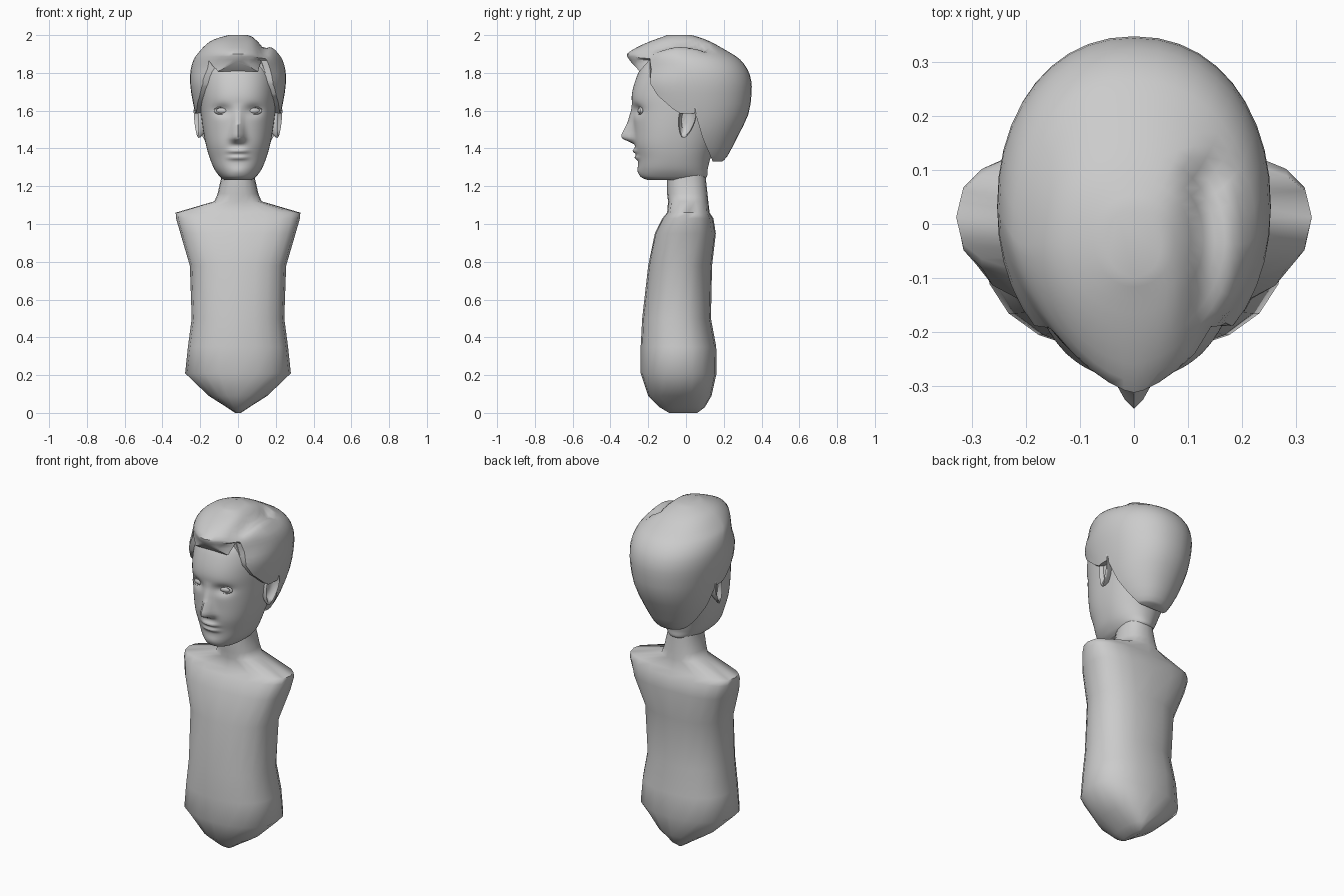
import bpy, bmesh
from math import sin, cos, pi, exp, copysign

if "Cube" in bpy.data.objects:
    bpy.data.objects.remove(bpy.data.objects["Cube"])


def finish(ob, angle=50):
    bpy.ops.object.select_all(action='DESELECT')
    ob.select_set(True)
    bpy.context.view_layer.objects.active = ob
    bpy.ops.object.shade_smooth_by_angle(angle=angle * pi / 180)
    return ob


def loft(name, rings):
    """Skin a list of equal-length point rings and cap both ends."""
    bm = bmesh.new()
    vs = [[bm.verts.new(p) for p in r] for r in rings]
    n = len(vs[0])
    for a, b in zip(vs, vs[1:]):
        for i in range(n):
            j = (i + 1) % n
            bm.faces.new((a[i], a[j], b[j], b[i]))
    bm.faces.new(vs[0])
    bm.faces.new(vs[-1])
    bmesh.ops.recalc_face_normals(bm, faces=bm.faces)
    me = bpy.data.meshes.new(name)
    bm.to_mesh(me)
    bm.free()
    ob = bpy.data.objects.new(name, me)
    bpy.context.collection.objects.link(ob)
    return ob


def power(v, e):
    return copysign(abs(v) ** (2 / e), v)


def oval(row, n):
    """Ring from (z, half width, front y, back y, front exponent, back exponent)."""
    z, hx, yf, yb, ef, eb = row
    yc, ry = (yf + yb) / 2, (yb - yf) / 2
    pts = []
    for i in range(n):
        t = 2 * pi * i / n
        e = ef if sin(t) < 0 else eb
        pts.append((hx * power(cos(t), e), yc + ry * power(sin(t), e), z))
    return pts


def smooth_rows(rows, k):
    """Catmull-Rom subdivision of a table of rows."""
    out = []
    for i in range(len(rows) - 1):
        a, b, c, d = rows[max(i - 1, 0)], rows[i], rows[i + 1], rows[min(i + 2, len(rows) - 1)]
        for s in range(k):
            t = s / k
            out.append([q + .5 * t * (r - p + t * (2*p - 5*q + 4*r - u + t * (3*(q - r) + u - p)))
                        for p, q, r, u in zip(a, b, c, d)])
    return out + [list(rows[-1])]


def lerp_table(table, x):
    for (a, u), (b, v) in zip(table, table[1:]):
        if a <= x <= b:
            return u + (v - u) * (x - a) / (b - a)
    return 0


def mirror(ob):
    ob.modifiers.new("mirror", 'MIRROR')
    return ob


# Torso with shoulders and neck
torso = [(0, .015, -.09, .06), (.03, .06, -.14, .10), (.09, .155, -.20, .135),
         (.21, .28, -.24, .162), (.35, .265, -.24, .16), (.5, .245, -.232, .132),
         (.78, .255, -.20, .138), (.95, .305, -.165, .158), (1.03, .328, -.125, .145),
         (1.06, .33, -.10, .125), (1.12, .125, -.095, .118), (1.16, .108, -.10, .114),
         (1.24, .09, -.10, .105), (1.34, .088, -.10, .10)]
finish(loft("torso", [oval(r + ((2.8, 2.8) if .9 < r[0] < 1.1 else (2.3, 2.3)), 20)
                      for r in torso]), 70)

# Head, with nose, eye sockets, lips and chin pushed out of the surface
head = [(1.232, .07, -.20, .08), (1.25, .095, -.238, .11), (1.29, .125, -.25, .115),
        (1.35, .15, -.256, .13), (1.42, .17, -.272, .16), (1.5, .185, -.277, .20),
        (1.6, .198, -.282, .27), (1.68, .203, -.287, .30), (1.76, .203, -.268, .30),
        (1.83, .19, -.235, .27), (1.88, .16, -.18, .22), (1.92, .10, -.10, .14)]
nose = [(1.42, 0), (1.432, .02), (1.452, .064), (1.47, .068), (1.54, .03), (1.6, .01), (1.64, 0)]


def bump(v, centre, width, p=2):
    return exp(-abs((v - centre) / width) ** p)


def face(p):
    x, y, z = p
    if y > -.1:
        return p
    w = .018 + .016 * max(0, min(1, (1.62 - z) / .17))
    y -= lerp_table(nose, z) * bump(x, 0, w)
    y += .024 * bump(abs(x), .085, .042) * bump(z, 1.602, .028)
    lips = bump(z, 1.386, .013) + .9 * bump(z, 1.352, .012)
    y -= .018 * bump(x, 0, .05, 3) * lips
    y -= .008 * bump(x, 0, .05) * bump(z, 1.28, .025)
    return (x, y, z)


rows = smooth_rows([r + (2.3, 2.2) for r in head], 9)
finish(loft("head", [[face(p) for p in oval(r, 96)] for r in rows]), 70)

# Hair mass with a forward quiff and a parting groove on one side
hair = [(1.33, .09, .02, .19, 2.2), (1.36, .13, -.1, .22, 2.2), (1.46, .19, -.2, .272, 2.2),
        (1.58, .225, -.24, .33, 2.2), (1.69, .247, -.27, .347, 2.2), (1.76, .254, -.28, .345, 2.1),
        (1.82, .25, -.28, .325, 1.8), (1.87, .235, -.30, .287, 1.6), (1.90, .215, -.313, .245, 1.5),
        (1.935, .185, -.26, .185, 1.7), (1.965, .15, -.195, .13, 1.9), (1.985, .105, -.14, .08, 2),
        (2.0, .05, -.10, .03, 2)]


def part(p):
    x, y, z = p
    if x > .12:
        y = max(y, -.19)
    if y < .12:
        z -= .04 * bump(x, .135, .035) * max(0, min(1, (z - 1.86) / .1))
    return (x, y, z)


rows = smooth_rows([r + (2.15,) for r in hair], 2)
hair_ob = loft("hair", [[part(p) for p in oval(r, 40)] for r in rows])

# Cut the hairline out of the hair mass
line = [(-.6, 1.88), (-.312, 1.88), (-.245, 1.808), (-.195, 1.865), (-.187, 1.74), (-.15, 1.68),
        (-.07, 1.61), (-.03, 1.585), (.05, 1.585), (.09, 1.45), (.14, 1.335), (.13, 1.2), (-.6, 1.2)]
cutter = loft("hairline_cutter", [[(x, y, z) for y, z in line] for x in (-.6, .6)])
cutter.hide_render = True
cut = hair_ob.modifiers.new("hairline", 'BOOLEAN')
cut.operation, cut.solver, cut.object = 'DIFFERENCE', 'EXACT', cutter
bpy.context.view_layer.objects.active = hair_ob
bpy.ops.object.modifier_apply(modifier=cut.name)
bpy.data.objects.remove(cutter)
finish(hair_ob, 45)

# Ears: dished ovals, tilted back and flared outward
ear_rings = []
for out, s in [(-.03, .6), (.0, .75), (.022, .98), (.032, 1), (.036, .9), (.026, .74), (.012, .6), (.01, .2)]:
    ring = []
    for i in range(24):
        t = 2 * pi * i / 24
        v = sin(t) * s
        y, z = .045 * cos(t) * s * (1 + .25 * v), .098 * v
        ring.append((.185 + out + .25 * y + .08 * z,
                     .005 + y * cos(.2) + z * sin(.2), 1.552 + z * cos(.2) - y * sin(.2)))
    ear_rings.append(ring)
mirror(finish(loft("ears", ear_rings), 60))

# Eyeballs and eyelid rims
bpy.ops.mesh.primitive_uv_sphere_add(segments=20, ring_count=12, location=(.083, -.235, 1.6))
eyes = bpy.context.object
eyes.name, eyes.scale, eyes.rotation_euler = "eyes", (.038, .02, .018), (0, 0, .2)
bpy.ops.object.transform_apply(location=True, rotation=True, scale=True)
mirror(finish(eyes))

bpy.ops.mesh.primitive_torus_add(major_segments=24, minor_segments=8, major_radius=.038,
                                 minor_radius=.008, location=(.083, -.243, 1.6))
lids = bpy.context.object
lids.name, lids.scale, lids.rotation_euler = "eyelids", (1, .5, 1), (pi / 2, 0, .2)
bpy.ops.object.transform_apply(location=True, rotation=True, scale=True)
mirror(finish(lids))
